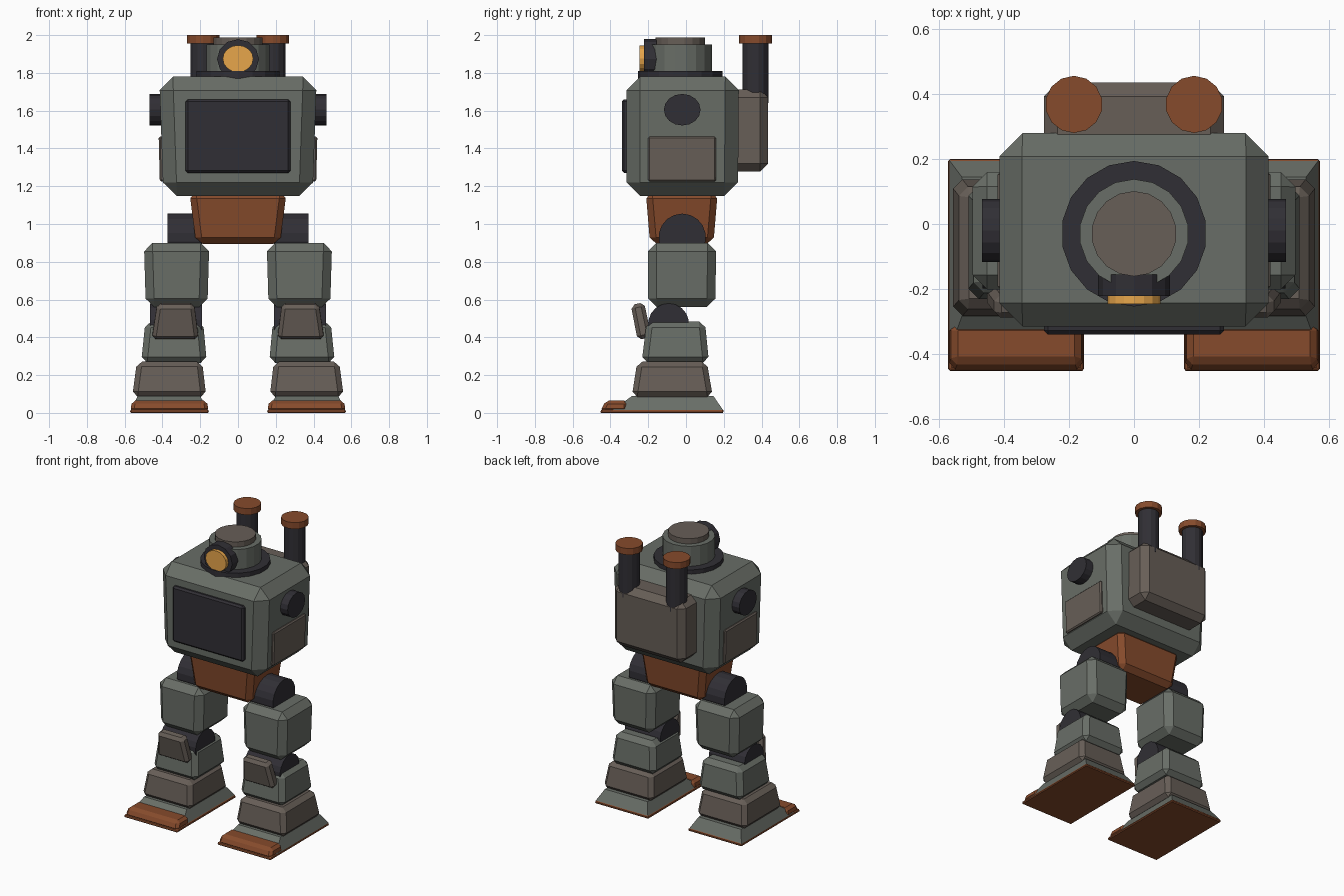
import bpy, bmesh
from math import radians
from mathutils import Matrix, Vector

if "Cube" in bpy.data.objects:
    bpy.data.objects.remove(bpy.data.objects["Cube"])


def material(name, rgb):
    m = bpy.data.materials.new(name)
    m.diffuse_color = (*rgb, 1)
    m.use_nodes = True
    m.node_tree.nodes["Principled BSDF"].inputs["Base Color"].default_value = m.diffuse_color
    return m


GREY = material("grey_green", (0.14, 0.155, 0.135))
BROWN = material("dull_brown", (0.135, 0.112, 0.095))
RUST = material("rust", (0.24, 0.07, 0.025))
DARK = material("dark_metal", (0.03, 0.028, 0.035))
AMBER = material("amber", (0.8, 0.38, 0.07))


def finish(name, bm, mat, mirror):
    bmesh.ops.recalc_face_normals(bm, faces=bm.faces[:])
    me = bpy.data.meshes.new(name)
    bm.to_mesh(me)
    bm.free()
    me.materials.append(mat)
    ob = bpy.data.objects.new(name, me)
    bpy.context.collection.objects.link(ob)
    if mirror:
        ob.modifiers.new("Mirror", 'MIRROR').use_mirror_merge = False
    return ob


def block(name, mat, low, high, z, bevel=0.03, mirror=False, tilt=0):
    """Chamfered, tapered box; low and high are (x0, x1, y0, y1) rectangles."""
    bm = bmesh.new()
    bmesh.ops.create_cube(bm, size=2)
    for v in bm.verts:
        r = high if v.co.z > 0 else low
        v.co = (r[v.co.x > 0], r[2 + (v.co.y > 0)], z[v.co.z > 0])
    if bevel:
        bmesh.ops.bevel(bm, geom=bm.edges[:], offset=bevel, offset_type='OFFSET',
                        segments=1, profile=0.5, affect='EDGES')
    if tilt:
        mid = sum((v.co for v in bm.verts), Vector()) / len(bm.verts)
        bmesh.ops.rotate(bm, verts=bm.verts[:], cent=mid,
                         matrix=Matrix.Rotation(radians(tilt), 3, 'X'))
    return finish(name, bm, mat, mirror)


def drum(name, mat, axis, span, centre, r, sides=16, squash=1, mirror=False):
    """Cylinder along an axis; centre gives the two other coordinates."""
    bm = bmesh.new()
    bmesh.ops.create_cone(bm, cap_ends=True, segments=sides, radius1=r, radius2=r,
                          depth=span[1] - span[0])
    mid = (span[0] + span[1]) / 2
    for v in bm.verts:
        a, b, c = v.co.x, v.co.y * squash, v.co.z + mid
        p, q = centre
        v.co = {'X': (c, a + p, b + q), 'Y': (a + p, c, b + q),
                'Z': (a + p, b + q, c)}[axis]
    return finish(name, bm, mat, mirror)


# Torso with its panels
block("torso", GREY, (-.395, .395, -.315, .275), (-.417, .417, -.315, .28), (1.148, 1.78), .072)
block("front_panel", DARK, (-.277, .277, -.34, -.29), (-.277, .277, -.34, -.29), (1.27, 1.66), .012)
block("side_panel", BROWN, (.36, .414, -.2, .16), (.36, .42, -.2, .16), (1.225, 1.462), .008, True)
drum("shoulder_cap", DARK, 'X', (.38, .468), (-.02, 1.605), .097, 16, .86, True)

# Backpack and exhausts
block("backpack", BROWN, (-.277, .277, .22, .435), (-.277, .277, .22, .435), (1.278, 1.712), .042)
drum("exhaust_pipe", DARK, 'Z', (1.64, 1.96), (.185, .368), .068, 14, 1, True)
drum("exhaust_cap", RUST, 'Z', (1.955, 2.0), (.185, .368), .088, 14, 1, True)

# Head
drum("neck_collar", DARK, 'Z', (1.77, 1.81), (0, -.03), .224, 18)
drum("head", GREY, 'Z', (1.80, 1.95), (0, -.03), .168, 18)
drum("head_cap", BROWN, 'Z', (1.94, 1.987), (0, -.03), .131, 18)
drum("eye_housing", DARK, 'Y', (-.222, -.155), (0, 1.873), .111, 12, .95)
drum("eye_lens", AMBER, 'Y', (-.246, -.215), (0, 1.875), .081, 16, .88)

# Pelvis and hips
block("pelvis", RUST, (-.222, .222, -.19, .145), (-.257, .257, -.213, .168), (.895, 1.17), .034)
drum("hip_joint", DARK, 'X', (.19, .373), (-.02, .93), .125, 18, 1, True)

# Legs
block("thigh", GREY, (.162, .488, -.2, .155), (.152, .498, -.202, .16), (.56, .9), .045, True)
drum("knee_joint", DARK, 'X', (.19, .466), (-.092, .472), .108, 18, 1, True)
block("knee_pad", BROWN, (.209, .456, -.278, -.203), (.232, .428, -.272, -.2), (.392, .58), .02, True, 13)
block("shin", GREY, (.165, .513, -.235, .122), (.185, .49, -.208, .1), (.265, .485), .032, True)
block("ankle_guard", BROWN, (.168, .56, -.287, .142), (.19, .535, -.258, .11), (.085, .272), .028, True)

# Feet
block("foot", GREY, (.16, .568, -.39, .196), (.2, .53, -.285, .145), (.015, .09), 0, True)
block("sole", RUST, (.153, .573, -.455, .2), (.158, .568, -.448, .198), (0, .02), .006, True)
block("toe_cap", RUST, (.155, .571, -.455, -.31), (.165, .56, -.425, -.31), (.006, .066), .018, True)
